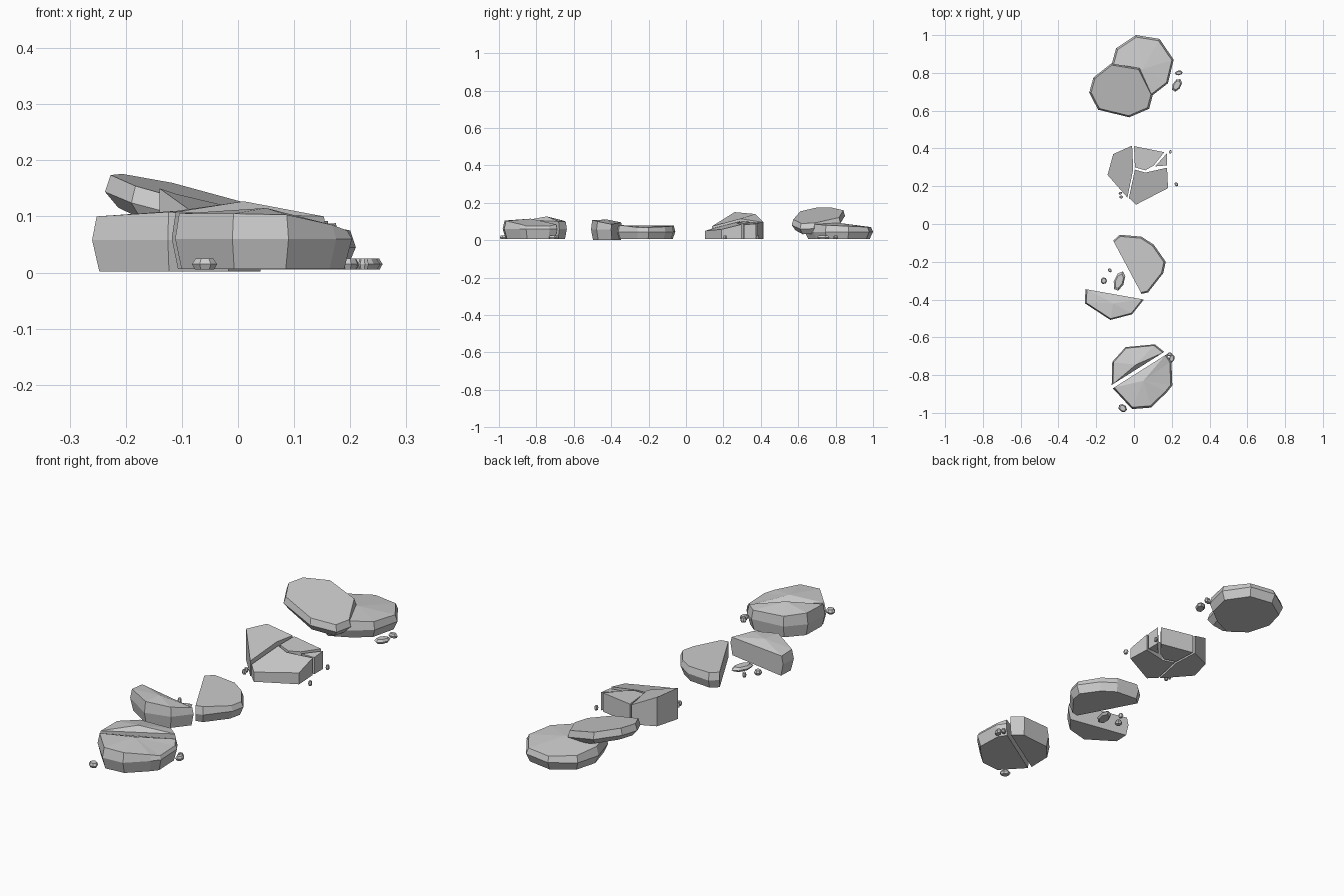
import bpy
from math import sin, cos, pi, radians


def stone(name, pts, centre, rings, peak=None):
    """Faceted stone: outline points (x, y, top z), scaled about `centre` for
    each ring (scale, function giving ring height from the top height)."""
    n = len(pts)
    cx, cy = centre
    verts = [(cx + (x - cx) * s, cy + (y - cy) * s, f(z))
             for s, f in rings for x, y, z in pts]
    faces = [tuple(reversed(range(n)))]
    for r in range(len(rings) - 1):
        a, b = r * n, (r + 1) * n
        faces += [(a + i, a + (i + 1) % n, b + (i + 1) % n, b + i) for i in range(n)]
    top = (len(rings) - 1) * n
    if peak:
        verts.append(peak)
        faces += [(top + i, top + (i + 1) % n, len(verts) - 1) for i in range(n)]
    else:
        faces.append(tuple(range(top, top + n)))
    me = bpy.data.meshes.new(name)
    me.from_pydata(verts, [], faces)
    ob = bpy.data.objects.new(name, me)
    bpy.context.collection.objects.link(ob)
    return ob


def rounded(base, mid, low=0.92, high=0.95):
    return [(low, lambda z: base), (1, lambda z: mid), (high, lambda z: z)]


def crumb(name, x, y, length, width, angle, base=0.005, height=0.02):
    a = radians(angle)
    pts = []
    for i in range(7):
        t = 2 * pi * i / 7
        u, v = length / 2 * cos(t), width / 2 * sin(t)
        pts.append((x + u * cos(a) - v * sin(a), y + u * sin(a) + v * cos(a), base + height))
    stone(name, pts, (x, y), rounded(base, base + height * 0.5, 0.75, 0.7))


# Stacked pair: flat slab with a tilted slab resting on it
stone("lower_slab", [(.01, 1.0, .07), (-.095, .93, .075), (-.125, .82, .085), (-.09, .7, .09),
                     (.0, .635, .09), (.10, .683, .085), (.18, .745, .08), (.21, .87, .075),
                     (.135, .98, .07)],
      (.045, .82), rounded(.006, .045, .9, .94), (.045, .82, .092))

tilt = lambda x, y: .172 - .241 * (x + .22) + .092 * (y - .72)
upper = [(-.12, .85), (-.215, .775), (-.237, .695), (-.19, .605), (-.025, .565),
         (.08, .61), (.10, .685), (.03, .825)]
stone("upper_slab", [(x, y, tilt(x, y)) for x, y in upper], (-.07, .71),
      [(.86, lambda z: z - .058), (1, lambda z: z - .03), (.94, lambda z: z)])

# Shattered block: four upright wedges separated by thin cracks
upright = [(1, lambda z: 0.005), (1, lambda z: z)]
stone("block_left", [(-.01, .415, .095), (-.11, .37, .14), (-.14, .26, .15), (-.035, .14, .075),
                     (-.004, .29, .115)], (0, .25), upright)
stone("block_front", [(-.027, .138, .062), (.01, .102, .05), (.18, .19, .058), (.175, .298, .085),
                      (.06, .272, .09), (.005, .288, .1)], (.08, .2), upright)
stone("block_back", [(.0, .412, .095), (.005, .3, .1), (.06, .284, .092), (.105, .31, .09),
                     (.16, .38, .092)], (.06, .35), upright)
stone("block_corner", [(.112, .305, .085), (.175, .31, .082), (.175, .375, .088)],
      (.15, .33), upright)

# Stone broken in two and pulled apart, each scaled about its break face
stone("broken_half_right", [(-.075, -.057, .078), (-.11, -.088, .078), (.04, -.37, .08),
                            (.075, -.362, .08), (.155, -.26, .068), (.168, -.2, .068),
                            (.105, -.11, .072), (.04, -.067, .075)],
      (-.035, -.23), rounded(.006, .045), )
stone("broken_half_left", [(.052, -.4, .085), (-.257, -.345, .095), (-.26, -.42, .1),
                           (-.125, -.508, .108), (-.01, -.478, .1)][::1],
      (-.1, -.372), rounded(.002, .058), (-.11, -.42, .11))

# Cracked boulder: two halves with a narrow diagonal gap
stone("cracked_half_front", [(-.112, -.87, .105), (-.01, -.98, .105), (.09, -.972, .103),
                             (.175, -.89, .085), (.203, -.855, .075), (.198, -.73, .075),
                             (.172, -.69, .085)],
      (.03, -.78), rounded(.006, .06), (.05, -.83, .115))
stone("cracked_half_back", [(.16, -.677, .1), (.11, -.637, .1), (-.045, -.652, .105),
                            (-.115, -.73, .11), (-.118, -.852, .108)],
      (.02, -.763), rounded(.006, .06), (.01, -.745, .127))

# Loose crumbs around the stones: x, y, length, width, angle
for i, c in enumerate([(.227, .735, .075, .045, 60), (.237, .8, .042, .025, 10),
                       (.193, .382, .02, .015, 80), (.224, .21, .024, .018, 120),
                       (-.072, .163, .02, .014, 30), (-.068, .143, .022, .016, 0),
                       (-.078, -.302, .11, .055, 70), (-.16, -.3, .036, .034, 100),
                       (-.128, -.245, .024, .018, 120), (.2, -.712, .045, .03, 75),
                       (.188, -.69, .028, .02, 20), (-.06, -.975, .05, .04, 140)]):
    crumb(f"crumb_{i + 1}", *c)
